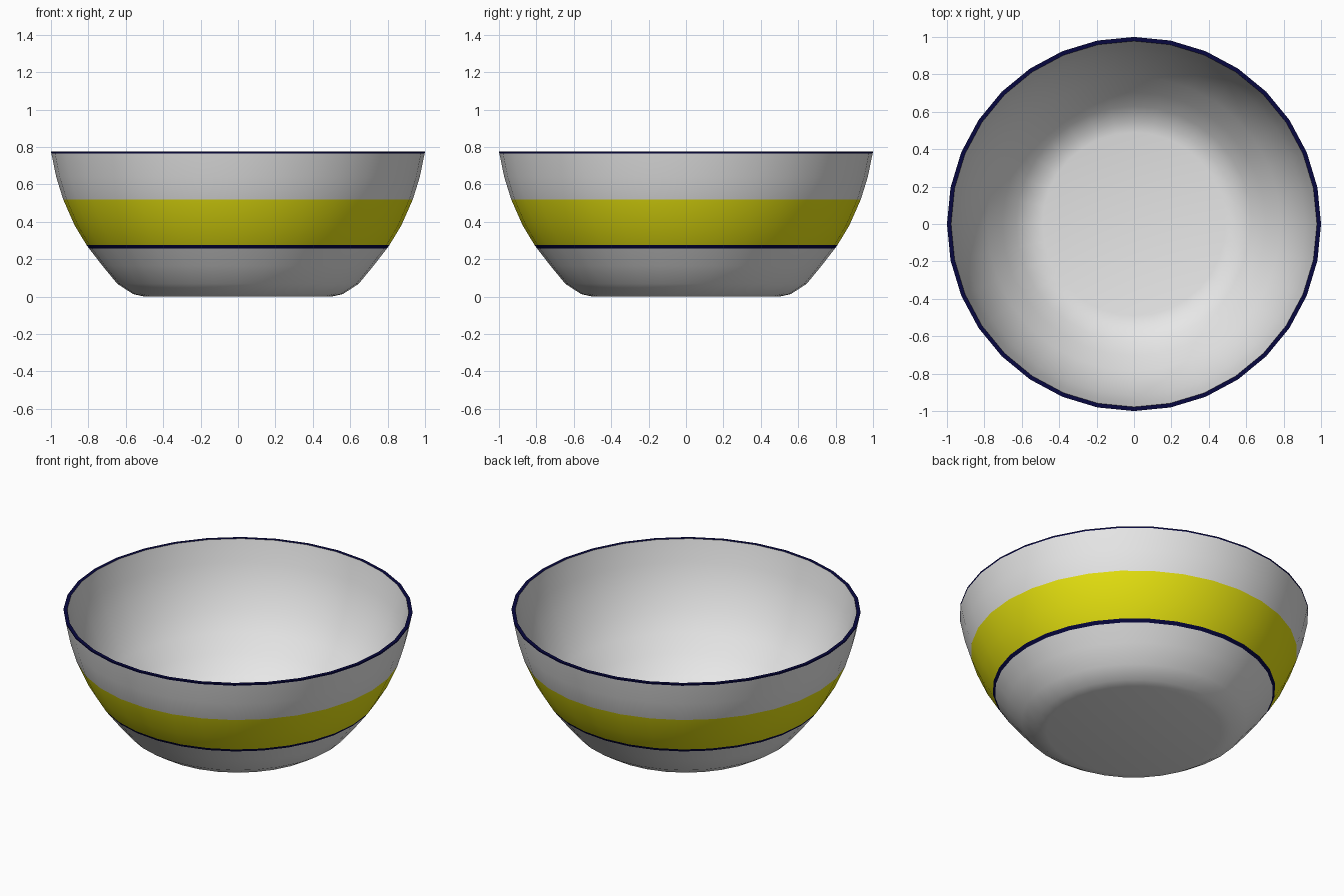
import bpy, bmesh
from math import cos, sin, tau, radians

cube = bpy.data.objects.get("Cube")
if cube:
    bpy.data.objects.remove(cube)

SIDES = 32


def material(name, rgb):
    mat = bpy.data.materials.new(name)
    mat.use_nodes = True
    mat.diffuse_color = (*rgb, 1)
    mat.node_tree.nodes["Principled BSDF"].inputs["Base Color"].default_value = (*rgb, 1)
    return mat


white = material("white_glaze", (0.8, 0.8, 0.8))
yellow = material("yellow_glaze", (0.8, 0.77, 0.005))
navy = material("navy_glaze", (0.002, 0.002, 0.05))
WHITE, YELLOW, NAVY = range(3)

# Profile from the underside, up the outer wall, over the rim and down inside:
# radius, height, colour of the band that ends at this point
profile = [
    (0.50, 0.0, WHITE), (0.56, 0.013, WHITE), (0.645, 0.068, WHITE),
    (0.725, 0.165, WHITE), (0.796, 0.257, WHITE), (0.81, 0.276, NAVY),
    (0.873, 0.38, YELLOW), (0.935, 0.52, YELLOW), (0.972, 0.64, WHITE),
    (0.998, 0.766, WHITE), (1.0, 0.775, NAVY), (0.978, 0.775, NAVY),
    (0.952, 0.64, WHITE), (0.916, 0.52, WHITE), (0.855, 0.38, WHITE),
    (0.785, 0.27, WHITE), (0.705, 0.175, WHITE), (0.63, 0.085, WHITE),
    (0.55, 0.035, WHITE), (0.49, 0.022, WHITE),
]

# Bowl: spin the profile ring by ring
bm = bmesh.new()
rings = []
for radius, z, _ in profile:
    rings.append([bm.verts.new((radius * cos(tau * i / SIDES), radius * sin(tau * i / SIDES), z))
                  for i in range(SIDES)])

for low, high, point in zip(rings, rings[1:], profile[1:]):
    for i in range(SIDES):
        j = (i + 1) % SIDES
        face = bm.faces.new((low[i], low[j], high[j], high[i]))
        face.material_index = point[2]

# Flat underside and inner floor
bm.faces.new(reversed(rings[0]))
bm.faces.new(rings[-1])
bmesh.ops.recalc_face_normals(bm, faces=bm.faces)

mesh = bpy.data.meshes.new("bowl")
bm.to_mesh(mesh)
bm.free()
for mat in (white, yellow, navy):
    mesh.materials.append(mat)
bowl = bpy.data.objects.new("bowl", mesh)
bpy.context.collection.objects.link(bowl)

# Smooth walls with a crisp rim
bpy.ops.object.select_all(action="DESELECT")
bowl.select_set(True)
bpy.context.view_layer.objects.active = bowl
bpy.ops.object.shade_smooth_by_angle(angle=radians(50))
